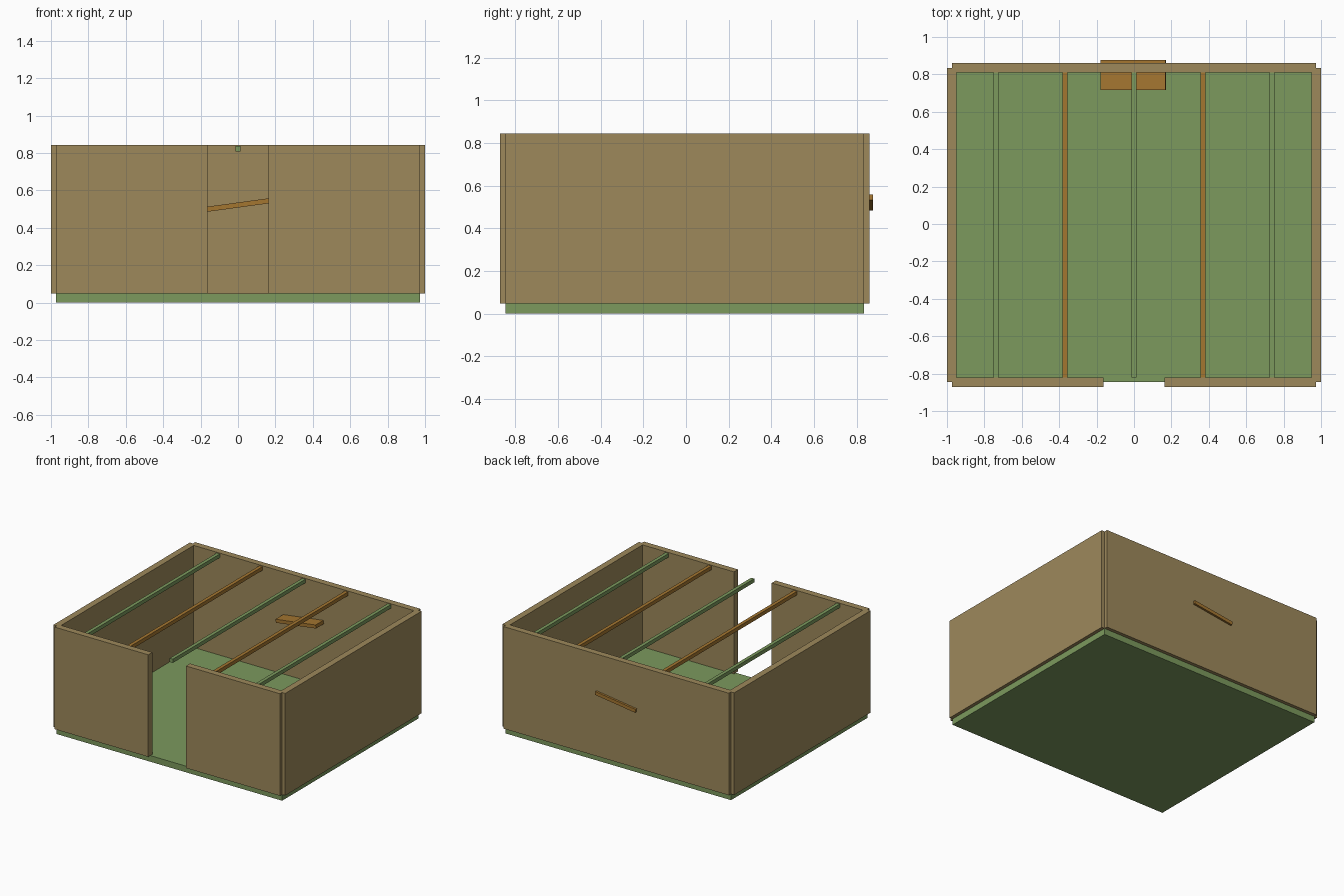
import bpy
import math

if "Cube" in bpy.data.objects:
    bpy.data.objects.remove(bpy.data.objects["Cube"])


def material(name, rgb):
    m = bpy.data.materials.new(name)
    m.diffuse_color = (*rgb, 1)
    m.use_nodes = True
    m.node_tree.nodes["Principled BSDF"].inputs["Base Color"].default_value = m.diffuse_color
    return m


TAN = material("tan_wood", (0.34, 0.25, 0.105))
GREEN = material("green_paint", (0.2, 0.32, 0.11))
BROWN = material("brown_wood", (0.37, 0.18, 0.03))


def box(name, lo, hi, mat, tilt=0.0):
    """Box between two corners, optionally tilted about y."""
    bpy.ops.mesh.primitive_cube_add(
        size=1, location=[(a + b) / 2 for a, b in zip(lo, hi)], rotation=(0, tilt, 0))
    ob = bpy.context.object
    ob.name = name
    ob.scale = [b - a for a, b in zip(lo, hi)]
    ob.data.materials.append(mat)
    return ob


BASE, TOP = 0.048, 0.844        # wall bottom and top
FRONT, BACK = -0.872, 0.861     # outer wall faces
T = 0.05                        # wall thickness

# Floor slab
box("floor", (-0.973, -0.846, 0), (0.973, 0.834, BASE), GREEN)

# Side walls
for side, x in (("left", -1.0), ("right", 1.0 - T)):
    box(side + "_wall", (x, -0.846, BASE), (x + T, 0.834, TOP), TAN)

# Back wall and the two front walls beside the doorway
box("back_wall", (-0.973, BACK - T, BASE), (0.973, BACK, TOP), TAN)
box("front_wall_left", (-0.973, FRONT, BASE), (-0.164, FRONT + T, TOP), TAN)
box("front_wall_right", (0.162, FRONT, BASE), (0.973, FRONT + T, TOP), TAN)

# Roof beams in alternating colours
for i in range(5):
    x = (i - 2) * 0.369
    box(f"roof_beam_{i + 1}", (x - 0.0135, FRONT + T, 0.809), (x + 0.0135, BACK - T, 0.838),
        BROWN if i % 2 else GREEN)

# Crooked shelf pushed through the back wall
box("crooked_shelf", (-0.178, 0.716, 0.508), (0.172, 0.877, 0.535), BROWN,
    tilt=-math.radians(7.8))
